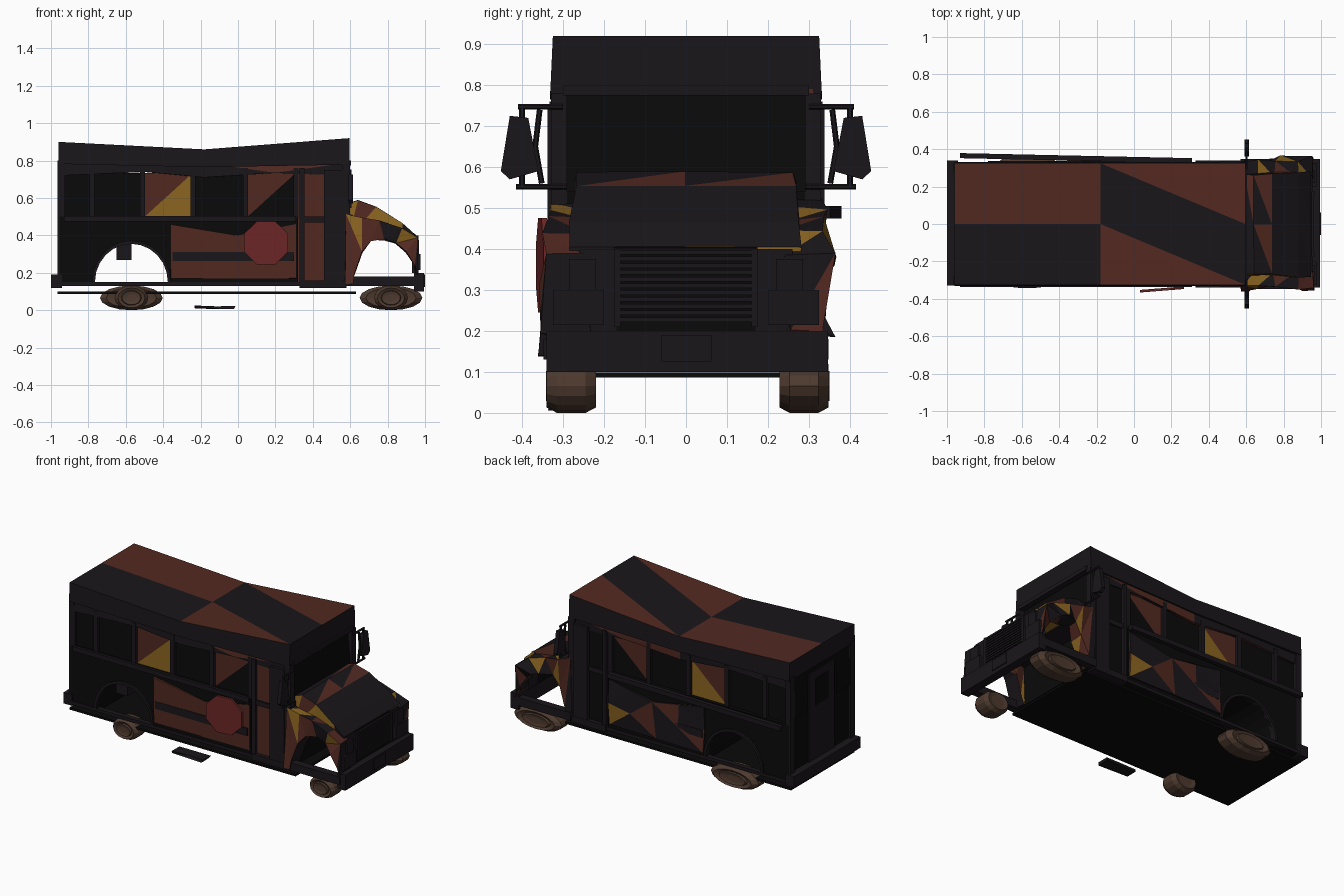
import bpy, bmesh, math, random
from mathutils import Vector

if "Cube" in bpy.data.objects:
    bpy.data.objects.remove(bpy.data.objects["Cube"])

random.seed(7)

def material(name, c):
    m = bpy.data.materials.new(name)
    m.diffuse_color = (*c, 1)
    m.use_nodes = True
    m.node_tree.nodes["Principled BSDF"].inputs["Base Color"].default_value = m.diffuse_color
    return m

DARK = material("charred", (0.010, 0.008, 0.010))
BLACK = material("soot", (0.003, 0.003, 0.003))
RUST = material("rust", (0.085, 0.022, 0.015))
YELLOW = material("old_yellow", (0.26, 0.13, 0.015))
BROWN = material("burnt_tyre", (0.075, 0.042, 0.028))
RED = material("sign_red", (0.15, 0.02, 0.02))

def finish(bm, name, *mats):
    bmesh.ops.recalc_face_normals(bm, faces=bm.faces)
    me = bpy.data.meshes.new(name)
    bm.to_mesh(me)
    bm.free()
    for m in mats:
        me.materials.append(m)
    ob = bpy.data.objects.new(name, me)
    bpy.context.collection.objects.link(ob)
    return ob

def prism_bm(pts, y0, y1):
    bm = bmesh.new()
    f = bm.faces.new([bm.verts.new((x, y0, z)) for x, z in pts])
    for v in bmesh.ops.extrude_face_region(bm, geom=[f])["geom"]:
        if isinstance(v, bmesh.types.BMVert):
            v.co.y = y1
    return bm

def prism(name, pts, y0, y1, mat=DARK):
    return finish(prism_bm(pts, y0, y1), name, mat)

def box(name, x0, x1, y0, y1, z0, z1, mat=DARK):
    return prism(name, [(x0, z0), (x1, z0), (x1, z1), (x0, z1)], y0, y1, mat)

def crumple(bm, name, amount, cuts, rust=0.25, yellow=0.12):
    """Faceted dented panel with random burnt paint patches."""
    bmesh.ops.triangulate(bm, faces=bm.faces)
    if cuts:
        bmesh.ops.subdivide_edges(bm, edges=bm.edges, cuts=cuts)
        bmesh.ops.triangulate(bm, faces=bm.faces)
    for v in bm.verts:
        v.co += Vector((random.uniform(-.3, .3), random.uniform(-1, 1), random.uniform(-.3, .3))) * amount
    for f in bm.faces:
        r = random.random()
        f.material_index = 2 if r < yellow else 1 if r < yellow + rust else 0
    return finish(bm, name, DARK, RUST, YELLOW)

def rod(name, p, q, r, mat=DARK):
    p, q = Vector(p), Vector(q)
    bm = bmesh.new()
    bmesh.ops.create_cone(bm, cap_ends=True, segments=6, radius1=r, radius2=r, depth=(q - p).length)
    ob = finish(bm, name, mat)
    ob.location = (p + q) / 2
    ob.rotation_euler = (q - p).to_track_quat('Z', 'Y').to_euler()

def arc(cx, cz, rx, rz, n=12):
    return [(cx + rx * math.cos(math.pi * i / n), cz + rz * math.sin(math.pi * i / n)) for i in range(n + 1)]

# Sagging roof
bm = bmesh.new()
bmesh.ops.create_grid(bm, x_segments=2, y_segments=2, size=1)
columns = {-1: (-.96, .90), 0: (-.18, .86), 1: (.595, .92)}
low = {-1: .782, 0: .765, 1: .778}
for v in bm.verts:
    x, z = columns[round(v.co.x)]
    v.co = (x, v.co.y * .325, z)
for v in bmesh.ops.extrude_face_region(bm, geom=bm.faces[:], use_keep_orig=True)["geom"]:
    if isinstance(v, bmesh.types.BMVert):
        v.co.z = low[-1 if v.co.x < -.5 else 1 if v.co.x > .3 else 0]
        v.co.y *= 1.02
bmesh.ops.triangulate(bm, faces=bm.faces)
bmesh.ops.recalc_face_normals(bm, faces=bm.faces)
for f in bm.faces:
    c = f.calc_center_median()
    if f.normal.z > .5 and ((c.y > 0 and abs(c.x) > .2) or (c.y < 0 and 0 < c.x < .2)):
        f.material_index = 1
finish(bm, "roof", DARK, RUST)

# Side walls with rear wheel arch, window posts and recessed panes
rear_arch = arc(-.57, .15, .195, .205)
outer_arch = arc(-.57, .15, .21, .222)
wall = [(-.955, .13), (-.955, .50), (.32, .50), (.32, .13), (-.375, .13)] + rear_arch + [(-.765, .13)]
header = [(-.955, .72), (-.5, .74), (-.18, .71), (.2, .735), (.595, .72), (.595, .79), (-.18, .79), (-.955, .79)]
posts = [-.94, -.78, -.51, -.24, .04, .31]
for s in (-1, 1):
    prism("side_wall", wall, s * .30, s * .325, BLACK)
    crumple(prism_bm(header, s * .295, s * .318), "window_header", .005, 0, .3, 0)
    for x in posts:
        box("window_post", x - .014, x + .014, s * .295, s * .322, .49, .76)
    for i, (a, b) in enumerate(zip(posts, posts[1:])):
        bm = bmesh.new()
        c = [bm.verts.new((x, s * .303, z)) for x, z in ((a, .49), (b, .49), (b, .735), (a, .735))]
        lower, upper = bm.faces.new((c[0], c[1], c[2])), bm.faces.new((c[0], c[2], c[3]))
        if i == 2:
            lower.material_index, upper.material_index = 2, 1
        elif i == 4:
            upper.material_index = 1
        finish(bm, "window_pane", BLACK, RUST, YELLOW)
    prism("rear_arch_lip", outer_arch + rear_arch[::-1], s * .30, s * .338)
    box("lower_rail", -.35, .30, s * .32, s * .337, .262, .31)
    box("sill", -.955, .60, s * .30, s * .332, .13, .15)
    # Entry door section
    box("door_panel", .32, .46, s * .298, s * .315, .14, .77, RUST if s < 0 else BLACK)
    box("door_frame", .33, .355, s * .31, s * .333, .14, .76)
    box("door_rail", .33, .46, s * .31, s * .326, .47, .50)
    box("door_leaf", .46, .56, s * .30, s * .338, .16, .75)
    box("front_post", .555, .60, s * .29, s * .33, .14, .78)
    box("entry_step", .33, .58, s * .28, s * .34, .12, .16)
    # Rear corner posts
    box("rear_post", -.965, -.93, s * .28, s * .325, .15, .80)

# Rub rails: straight on the near side, bent away on the far side
box("rub_rail", -.93, .31, -.32, -.338, .475, .505)
bm = prism_bm([(-.93, .475), (.31, .475), (.31, .505), (-.93, .505)], .325, .352)
for v in bm.verts:
    if v.co.x < 0:
        v.co.y += .027
finish(bm, "bent_rub_rail", DARK)
dented = [(-.36, .17), (.31, .17), (.31, .46), (.0, .40), (-.36, .46)]
crumple(prism_bm(dented, -.318, -.333), "dented_side_panel", .005, 0, .75, 0)
crumple(prism_bm(dented, .318, .338), "dented_far_panel", .008, 1, .08, .03)

# Rear wall, door and bumper
box("rear_wall", -.95, -.935, -.30, .30, .13, .80, BLACK)
box("rear_door", -.958, -.945, -.13, .13, .19, .75)
for y in (-.21, 0, .21):
    box("rear_window", -.961, -.95, y - .065, y + .065, .53, .70, BLACK)
box("rear_bumper", -1.0, -.94, -.33, .34, .12, .19)

# Floor, wheel tunnel, chassis sheet, hanging box
box("rear_floor", -.95, -.76, -.31, .31, .13, .145, BLACK)
box("main_floor", -.38, .60, -.31, .31, .13, .145, BLACK)
prism("wheel_tunnel", outer_arch + rear_arch[::-1], -.30, .30, BLACK)
box("chassis_sheet", -.965, .63, -.32, .32, .086, .099, BLACK)
box("hanging_box", -.65, -.57, -.30, -.22, .268, .37)

# Firewall and windscreen
box("firewall", .57, .60, -.31, .31, .13, .54, BLACK)
prism("windscreen", [(.585, .53), (.592, .53), (.567, .79), (.56, .79)], -.29, .29, BLACK)
box("windscreen_header", .56, .605, -.30, .30, .775, .80)

# Hood with centre crease
hood = [(.59, .38), (.59, .57), (.64, .588), (.74, .555), (.88, .465), (.945, .405), (.945, .37), (.88, .36), (.75, .385)]
bm = prism_bm(hood, -.28, .28)
bmesh.ops.bisect_plane(bm, geom=bm.verts[:] + bm.edges[:] + bm.faces[:], plane_co=(0, 0, 0), plane_no=(0, 1, 0))
for v in bm.verts:
    if v.co.z > .5:
        v.co.y *= .95
crumple(bm, "hood", .006, 0, .35, .15)

# Crumpled front fenders, sills and headlights
arch = [(.955, .19), (.94, .24), (.90, .315), (.84, .355), (.78, .375), (.71, .375), (.66, .31), (.62, .20), (.61, .14)]
fender = [(.575, .14), (.58, .52), (.66, .50), (.75, .475), (.88, .44), (.955, .39), (.965, .20)] + arch
for s in (-1, 1):
    crumple(prism_bm(fender, s * .25, s * .345), "front_fender", .022, 0, .3, .2)
    box("fender_sill", .57, .96, s * .30, s * .348, .13, .18)
    box("outer_headlight", .94, .975, s * .20, s * .325, .215, .30)
    box("inner_headlight", .935, .968, s * .22, s * .285, .28, .375)
    box("grille_cheek", .93, .955, s * .17, s * .26, .20, .40)

# Grille, bumper, blank plate
box("grille_back", .93, .952, -.175, .175, .20, .405, BLACK)
for i in range(11):
    z = .222 + i * .0165
    box("grille_slat", .945, .963, -.16, .16, z, z + .011)
for y in (-.168, .168):
    box("grille_edge", .94, .965, y - .008, y + .008, .21, .40)
box("front_bumper", .94, .995, -.34, .347, .10, .20)
box("blank_plate", .99, 1.0, -.06, .062, .125, .19)

# Mirrors on tube frames
for s in (-1, 1):
    X = .602
    for p, q in [((.30, .747), (.41, .747)), ((.29, .552), (.415, .552)), ((.40, .552), (.40, .745)),
                 ((.357, .74), (.368, .65)), ((.368, .65), (.352, .56))]:
        rod("mirror_tube", (X, s * p[0], p[1]), (X, s * q[0], q[1]), .007)
    bm = bmesh.new()
    f = bm.faces.new([bm.verts.new((X - .01, s * y, z)) for y, z in [(.385, .72), (.43, .725), (.452, .59), (.43, .57), (.36, .59)]])
    for v in bmesh.ops.extrude_face_region(bm, geom=[f])["geom"]:
        if isinstance(v, bmesh.types.BMVert):
            v.co.x += .024
    finish(bm, "mirror", DARK)

# Octagonal side sign, tilted, blank
turns = [math.pi / 8 + i * math.pi / 4 for i in range(8)]
bm = prism_bm([(.15 + .128 * math.cos(t), .36 + .125 * math.sin(t)) for t in turns], -.343, -.357)
for v in bm.verts:
    v.co.y += (v.co.x - .15) * .08
finish(bm, "side_sign", RED)

# Flattened wheels lathed from a tyre profile, shorter on the near side
profile = [(.30, -.058), (.55, -.062), (.60, -.052), (.80, -.060), (1, -.035), (1, .035), (.80, .060), (.5, .055)]
def wheel(x, y, s, rx, n=16):
    bm = bmesh.new()
    steps = [2 * math.pi * i / n for i in range(n)]
    rings = [[bm.verts.new((x + rx * r * math.cos(t), y - s * w, .066 + .066 * r * math.sin(t))) for t in steps]
             for r, w in profile]
    for a, b in zip(rings, rings[1:]):
        for i in range(n):
            bm.faces.new((a[i], a[(i + 1) % n], b[(i + 1) % n], b[i]))
    bm.faces.new(rings[0])
    bm.faces.new(rings[-1])
    finish(bm, "flat_wheel", BROWN)
for x in (-.57, .818):
    wheel(x, -.28, -1, .09)
    wheel(x, .288, 1, .168)

# Loose debris under the side
bm = prism_bm([(-.23, .01), (-.02, .008), (-.015, .02), (-.12, .022), (-.23, .024)], -.33, -.26)
crumple(bm, "debris", .008, 0, 0, 0)
